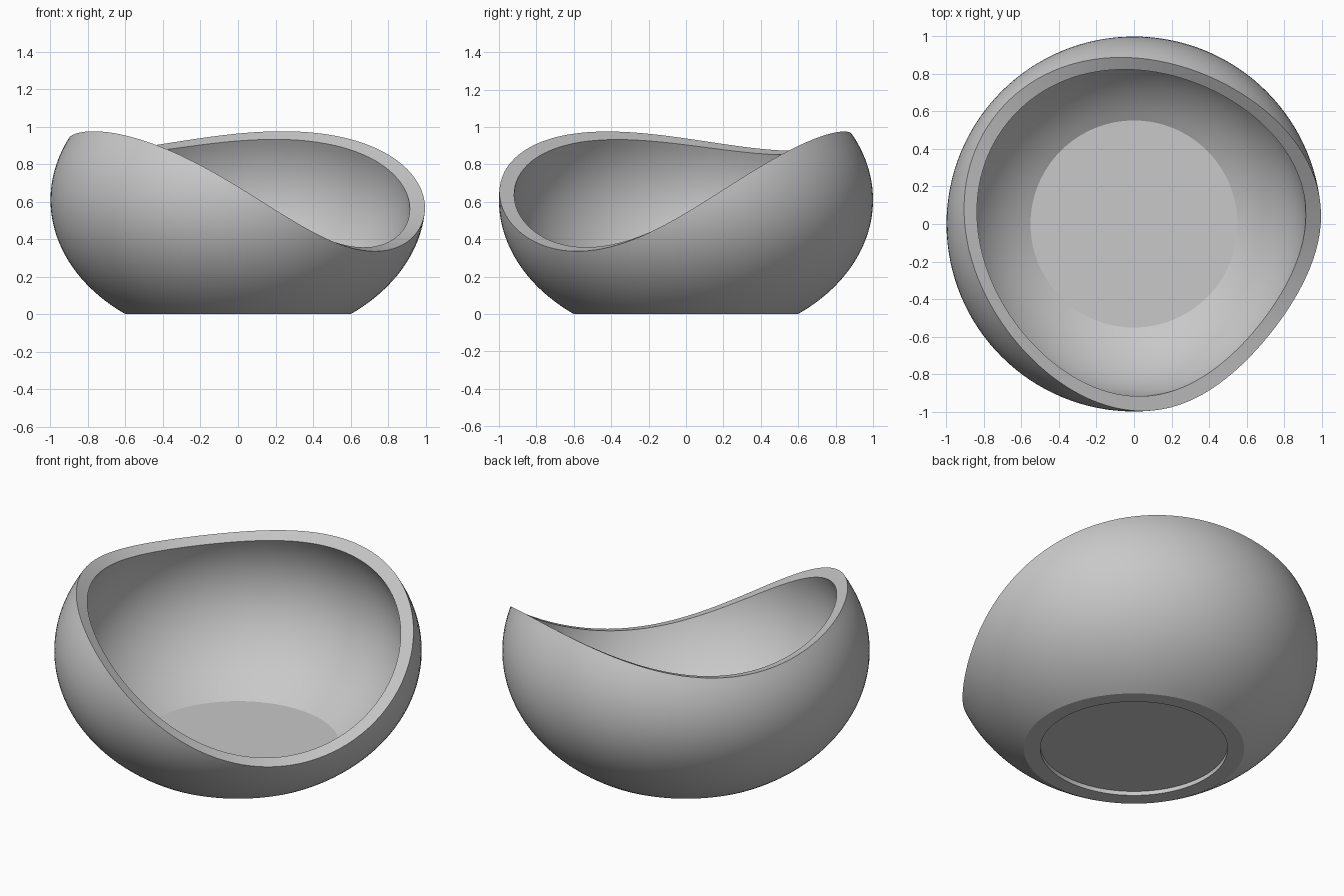
import bpy, bmesh, math

cube = bpy.data.objects.get("Cube")
if cube:
    bpy.data.objects.remove(cube, do_unlink=True)

SIDES, RINGS = 128, 28
CENTRE_Z, HEIGHT = 0.61, 0.7625      # squashed sphere of radius 1
INNER = 0.92                         # inside wall is the outside scaled down
LOW_DIR = math.radians(-38.5)        # direction of the scooped lip
FOOT_R, FOOT_DEPTH = 0.51, 0.025


def shell_point(phi, scale):
    """Radius and height on the squashed sphere at latitude phi."""
    return scale * math.cos(phi), CENTRE_Z + scale * HEIGHT * math.sin(phi)


def scoop_height(r, angle):
    """Height of the tilted, trough-shaped cut across the top."""
    u, v = r * math.cos(angle - LOW_DIR), r * math.sin(angle - LOW_DIR)
    return 0.603 - 0.287 * u + 0.42 * v * v


def rim_latitude(angle, scale):
    """Latitude where the wall meets the cut."""
    lo, hi = -0.9, 1.4
    for _ in range(40):
        mid = (lo + hi) / 2
        r, z = shell_point(mid, scale)
        if z < scoop_height(r, angle):
            lo = mid
        else:
            hi = mid
    return lo


def wall(angle, scale):
    """Wall section from the flat bottom up to the rim."""
    start = -math.asin(CENTRE_Z / HEIGHT)
    end = rim_latitude(angle, scale)
    return [shell_point(start + (end - start) * i / RINGS, scale)
            for i in range(RINGS + 1)]


# Bowl: one closed section per direction, joined into a skin
bm = bmesh.new()
columns = []
for s in range(SIDES):
    a = 2 * math.pi * s / SIDES
    section = [(FOOT_R, FOOT_DEPTH), (FOOT_R, 0)]
    section += wall(a, 1.0) + wall(a, INNER)[::-1]
    columns.append([bm.verts.new((r * math.cos(a), r * math.sin(a), z))
                    for r, z in section])

for s, col in enumerate(columns):
    nxt = columns[(s + 1) % SIDES]
    for i in range(len(col) - 1):
        bm.faces.new((col[i], nxt[i], nxt[i + 1], col[i + 1]))

# Recessed foot and flat inside floor
bm.faces.new([c[0] for c in columns])
bm.faces.new([c[-1] for c in columns])
bmesh.ops.recalc_face_normals(bm, faces=bm.faces)

mesh = bpy.data.meshes.new("bowl")
bm.to_mesh(mesh)
bm.free()
bowl = bpy.data.objects.new("bowl", mesh)
bpy.context.collection.objects.link(bowl)

# Plain grey material
grey = bpy.data.materials.new("plain_grey")
grey.use_nodes = True
colour = (0.58, 0.58, 0.58, 1)
grey.diffuse_color = colour
grey.node_tree.nodes["Principled BSDF"].inputs["Base Color"].default_value = colour
mesh.materials.append(grey)

# Smooth walls, crisp rim and floor edges
bpy.ops.object.select_all(action="DESELECT")
bowl.select_set(True)
bpy.context.view_layer.objects.active = bowl
bpy.ops.object.shade_smooth_by_angle(angle=math.radians(24))
